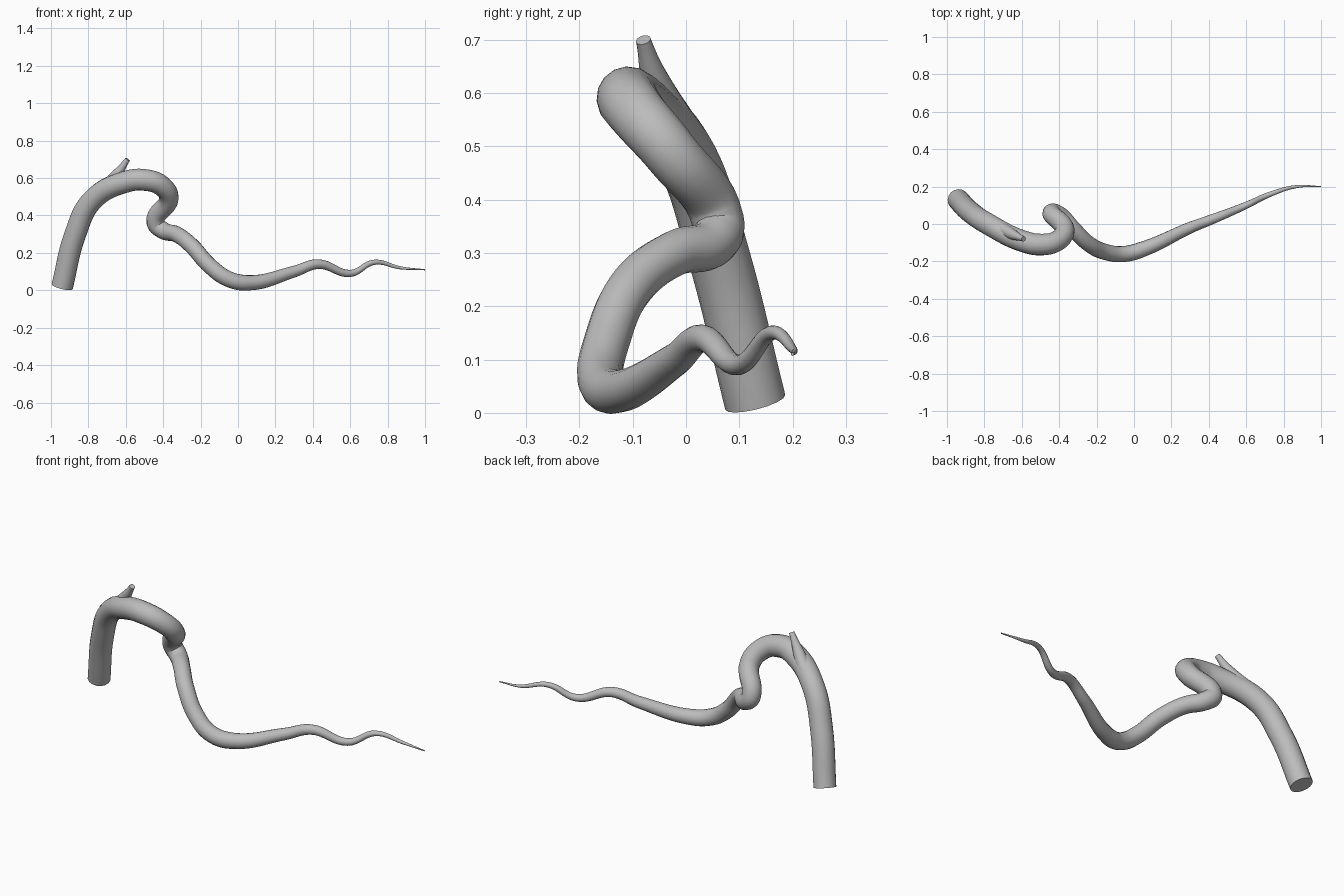
import bpy

cube = bpy.data.objects.get("Cube")
if cube:
    bpy.data.objects.remove(cube, do_unlink=True)

# Single bark colour
grey = (0.5, 0.5, 0.5, 1)
bark = bpy.data.materials.new("grey bark")
bark.use_nodes = True
bark.diffuse_color = grey
bark.node_tree.nodes["Principled BSDF"].inputs["Base Color"].default_value = grey


def tapered_tube(name, path, radii):
    """Sweep a round section along a smooth path, with one radius per point."""
    curve = bpy.data.curves.new(name, 'CURVE')
    curve.dimensions = '3D'
    curve.bevel_depth = 1
    curve.bevel_resolution = 6
    curve.resolution_u = 8
    curve.use_fill_caps = True
    spline = curve.splines.new('BEZIER')
    spline.radius_interpolation = 'CARDINAL'
    spline.bezier_points.add(len(path) - 1)
    for point, position, radius in zip(spline.bezier_points, path, radii):
        point.co = position
        point.radius = radius
        point.handle_left_type = point.handle_right_type = 'AUTO'
    obj = bpy.data.objects.new(name, curve)
    bpy.context.collection.objects.link(obj)
    bpy.ops.object.select_all(action='DESELECT')
    obj.select_set(True)
    bpy.context.view_layer.objects.active = obj
    bpy.ops.object.convert(target='MESH')
    obj = bpy.context.object
    obj.data.materials.clear()
    obj.data.materials.append(bark)
    bpy.ops.object.shade_smooth_by_angle()


# Upright stem bending over into an arch
stem = [
    (-0.94, 0.13, 0.02),
    (-0.87, 0.06, 0.3),
    (-0.78, 0, 0.48),
    (-0.6, -0.09, 0.58),
    (-0.5, -0.11, 0.59),
]
# Hairpin turn below the arch
hairpin = [
    (-0.41, -0.09, 0.56),
    (-0.37, -0.03, 0.49),
    (-0.44, 0.06, 0.36),
    (-0.4, 0.05, 0.32),
]
# Long wavy tail
tail = [
    (-0.33, -0.02, 0.3),
    (-0.25, -0.1, 0.24),
    (-0.15, -0.15, 0.13),
    (-0.05, -0.16, 0.06),
    (0.06, -0.13, 0.04),
    (0.3, -0.02, 0.1),
    (0.43, 0.03, 0.14),
    (0.6, 0.1, 0.09),
    (0.73, 0.16, 0.15),
    (0.87, 0.2, 0.12),
    (1, 0.2, 0.11),
]

# The stem keeps its thickness, the turn narrows, the tail thins to a point
stem_radii = [0.058 for point in stem]
hairpin_radii = [0.055 - 0.003 * i for i in range(len(hairpin))]
tail_radii = [min(0.043, 0.04 * (1 - x) + 0.003) for x, y, z in tail]
tapered_tube("twisting_branch", stem + hairpin + tail,
             stem_radii + hairpin_radii + tail_radii)

# Short broken twig growing out of the arch
twig = [
    (-0.78, 0, 0.49),
    (-0.7, -0.03, 0.56),
    (-0.64, -0.06, 0.63),
    (-0.59, -0.08, 0.7),
]
twig_radii = [0.05 - 0.012 * i for i in range(len(twig))]
tapered_tube("broken_twig", twig, twig_radii)
